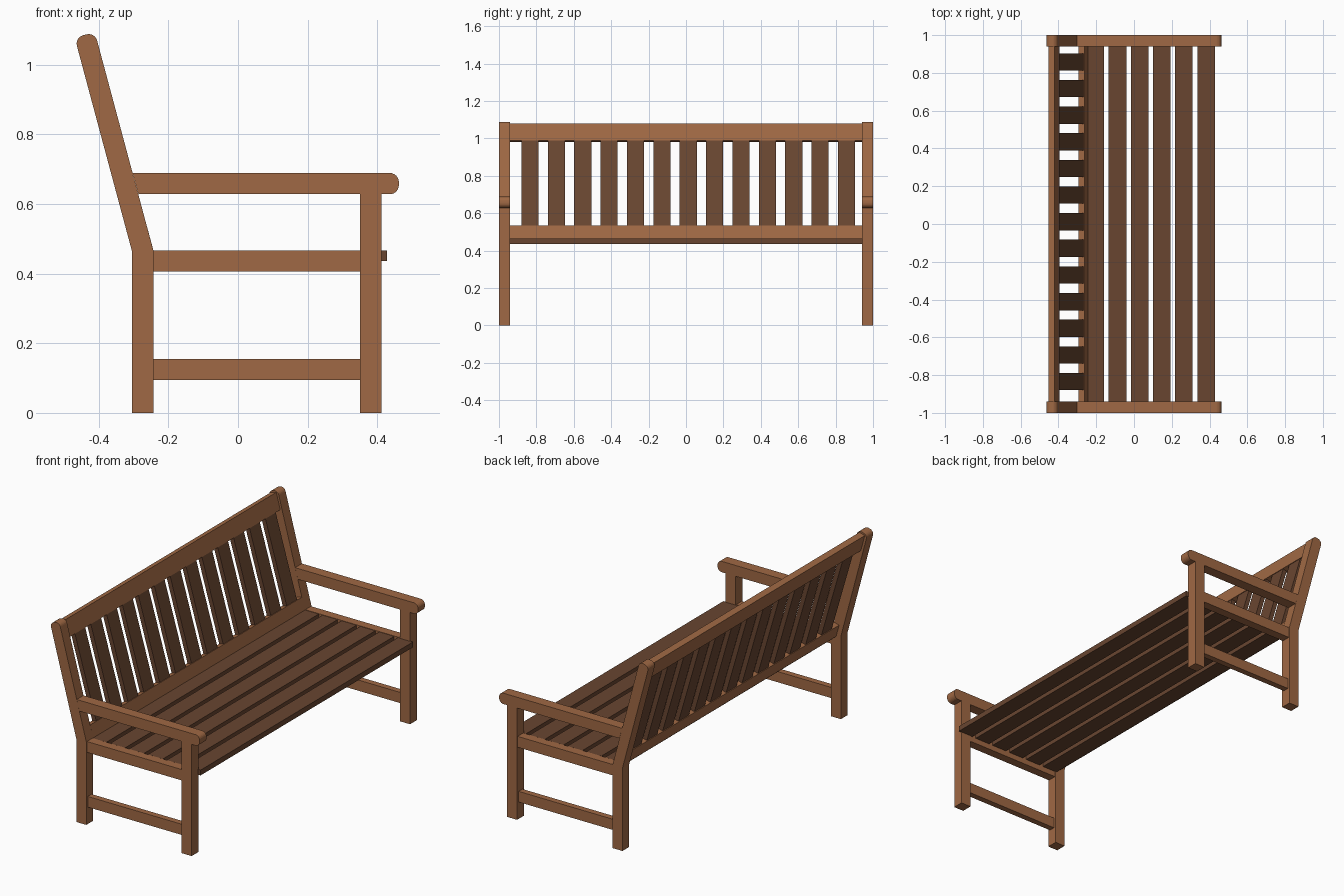
import bpy, bmesh, math
from mathutils import Vector, Matrix

if "Cube" in bpy.data.objects:
    bpy.data.objects.remove(bpy.data.objects["Cube"])

TILT = math.radians(15)
T = math.tan(TILT)


def material(name, rgb):
    m = bpy.data.materials.new(name)
    m.diffuse_color = (*rgb, 1)
    m.use_nodes = True
    m.node_tree.nodes["Principled BSDF"].inputs["Base Color"].default_value = m.diffuse_color
    return m


FRAME = material("frame_wood", (0.35, 0.14, 0.058))
SLAT = material("slat_wood", (0.14, 0.06, 0.03))


def rounded(points, radii, steps=6):
    """Replace profile corners that have a radius with arcs."""
    out = []
    n = len(points)
    for i, r in enumerate(radii):
        p = Vector(points[i])
        if not r:
            out.append(p)
            continue
        a = (Vector(points[i - 1]) - p).normalized()
        b = (Vector(points[(i + 1) % n]) - p).normalized()
        half = a.angle(b) / 2
        c = p + (a + b).normalized() * r / math.sin(half)
        d = r / math.tan(half)
        s, e = p + a * d - c, p + b * d - c
        sweep = math.pi - 2 * half
        for k in range(steps + 1):
            t = k / steps
            v = (s * math.sin((1 - t) * sweep) + e * math.sin(t * sweep)) / math.sin(sweep)
            out.append(c + v)
    return out


def extrude_y(name, profile, y0, y1, mat):
    """Solid made from an x-z profile pulled along y."""
    bm = bmesh.new()
    face = bm.faces.new([bm.verts.new((p[0], y0, p[1])) for p in profile])
    res = bmesh.ops.extrude_face_region(bm, geom=[face])
    moved = [v for v in res["geom"] if isinstance(v, bmesh.types.BMVert)]
    bmesh.ops.translate(bm, verts=moved, vec=(0, y1 - y0, 0))
    bmesh.ops.recalc_face_normals(bm, faces=bm.faces)
    me = bpy.data.meshes.new(name)
    bm.to_mesh(me)
    bm.free()
    me.materials.append(mat)
    ob = bpy.data.objects.new(name, me)
    bpy.context.collection.objects.link(ob)
    return ob


def rect(x0, x1, z0, z1):
    return [(x0, z0), (x1, z0), (x1, z1), (x0, z1)]


def tilted(front_top, length, thick):
    """Leaning rectangle given by its upper front corner."""
    f = Vector(front_top)
    u = Vector((-math.sin(TILT), math.cos(TILT)))
    n = Vector((math.cos(TILT), math.sin(TILT)))
    return [f, f - n * thick, f - n * thick - u * length, f - u * length]


# End frames, one at each side
BEND = 0.466
ft = Vector((-0.243 - (1.0936 - BEND) * T, 1.0936))
bk = ft - Vector((math.cos(TILT), math.sin(TILT))) * 0.06
post = rounded([(-0.305, 0), (-0.243, 0), (-0.243, BEND), ft, bk, (-0.305, BEND)],
               [0, 0, 0, 0.025, 0.025, 0])
arm = rounded([(-0.286, 0.628), (0.462, 0.628), (0.462, 0.689), (-0.3025, 0.689)],
              [0, 0.026, 0.026, 0])
for side, s in (("right", -1), ("left", 1)):
    for part, prof, inset in (
            ("rear_post", post, 0),
            ("armrest", arm, 0),
            ("front_leg", rect(0.35, 0.412, 0, 0.628), 0),
            ("seat_rail", rect(-0.243, 0.35, 0.406, 0.467), 0.005),
            ("lower_rail", rect(-0.243, 0.35, 0.095, 0.155), 0.013)):
        extrude_y(f"{part}_{side}", prof, s * (0.94 + inset), s * (1.0 - inset), FRAME)

# Back rails
extrude_y("top_back_rail", tilted((-0.42, 1.081), 0.095, 0.035), -0.94, 0.94, FRAME)
extrude_y("lower_back_rail", tilted((-0.261, 0.534), 0.071, 0.034), -0.94, 0.94, FRAME)

# Upright back slats between the rails
lo, hi = Vector((-0.277, 0.525)), Vector((-0.412, 0.99))
side_dir = Vector((hi.y - lo.y, lo.x - hi.x)).normalized() * 0.0125
slat_profile = [lo - side_dir, lo + side_dir, hi + side_dir, hi - side_dir]
for i in range(13):
    y = -0.834 + i * 0.141
    extrude_y(f"back_slat_{i + 1}", slat_profile, y - 0.0457, y + 0.0457, SLAT)

# Seat slats
for i in range(6):
    x = -0.251 + i * 0.1172
    extrude_y(f"seat_slat_{i + 1}", rect(x, x + 0.093, 0.436, 0.466), -0.943, 0.943, SLAT)
